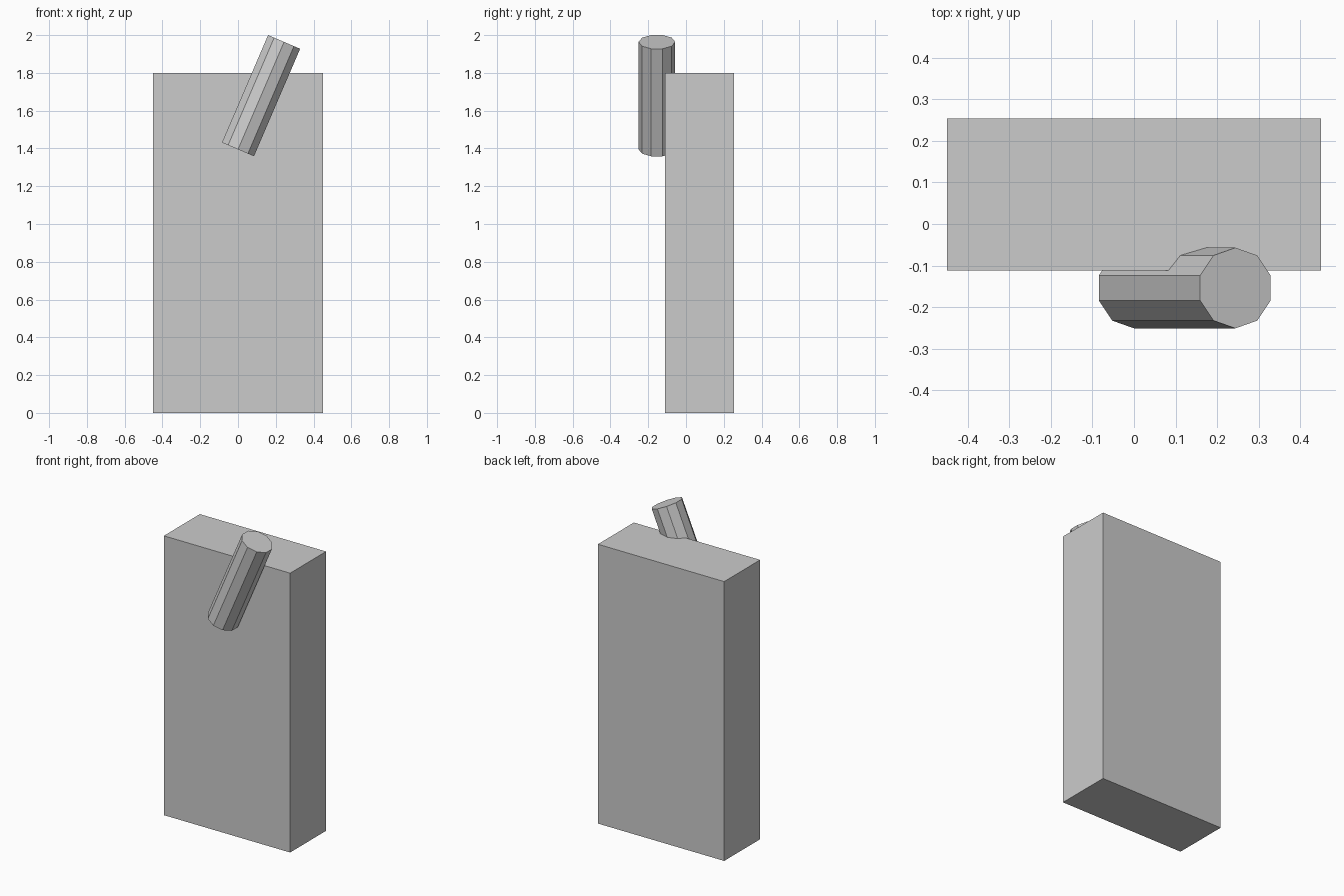
import bpy
from math import atan2
from mathutils import Vector

if "Cube" in bpy.data.objects:
    bpy.data.objects.remove(bpy.data.objects["Cube"])

# Upright slab body
bpy.ops.mesh.primitive_cube_add(size=1, location=(0, 0.071, 0.9))
body = bpy.context.object
body.name = "body_slab"
body.scale = (0.9, 0.366, 1.8)
bpy.ops.object.transform_apply(location=False, rotation=False, scale=True)

# Tilted ten-sided handle, half sunk into the front face
bottom = Vector((0.0, -0.154, 1.395))
top = Vector((0.244, -0.154, 1.964))
axis = top - bottom
bpy.ops.mesh.primitive_cylinder_add(
    vertices=10, radius=0.097, depth=axis.length,
    location=(bottom + top) / 2, rotation=(0, atan2(axis.x, axis.z), 0))
bpy.context.object.name = "tilted_handle"
